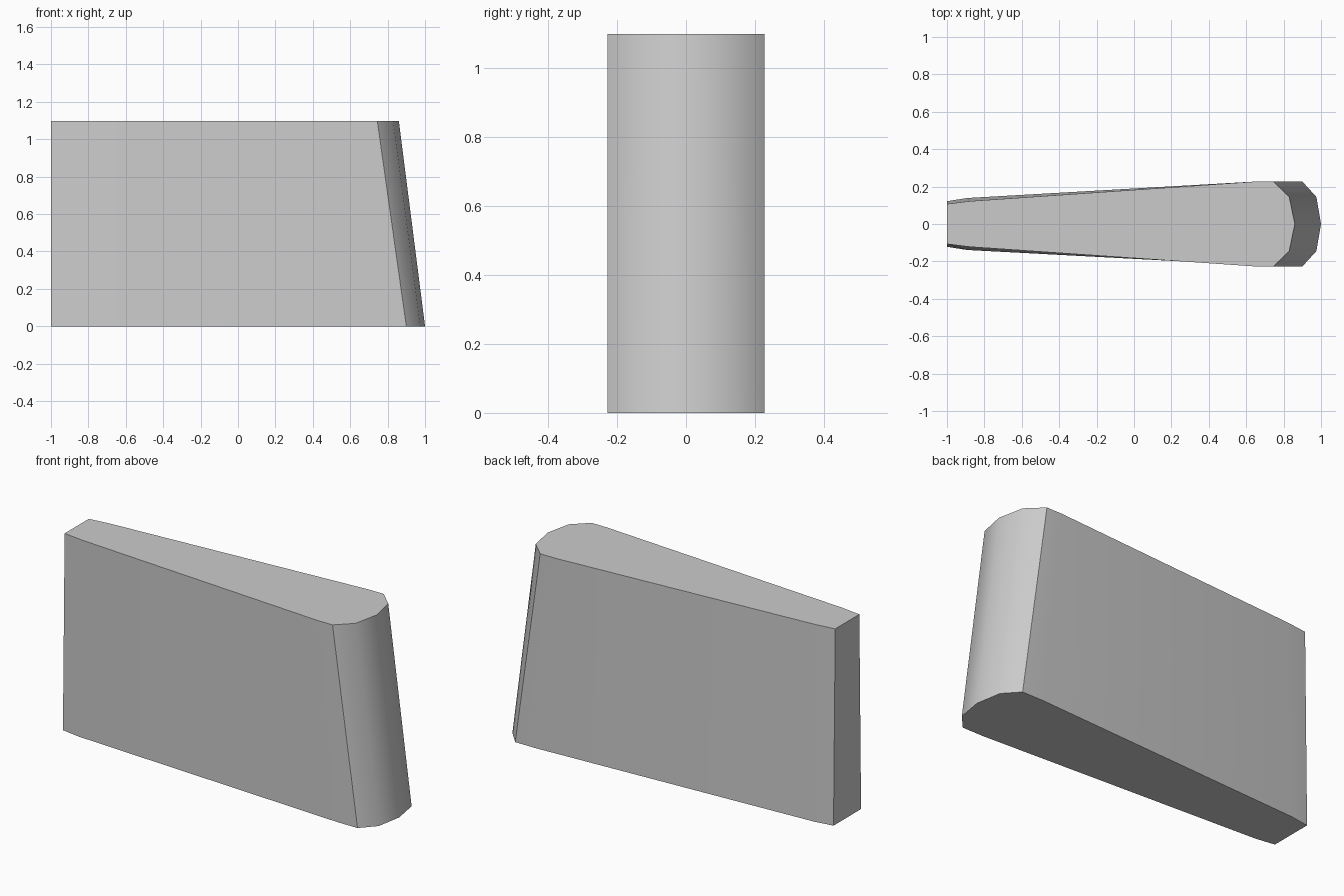
import bpy
import bmesh
import math

cube = bpy.data.objects.get("Cube")
if cube:
    bpy.data.objects.remove(cube, do_unlink=True)

# Material
grey = bpy.data.materials.new("plain_grey")
grey.use_nodes = True
colour = (0.6, 0.6, 0.6, 1)
grey.diffuse_color = colour
grey.node_tree.nodes["Principled BSDF"].inputs["Base Color"].default_value = colour

# Half outlines (x, y) of the two ends, from the flat back to the rounded nose
bottom = [(-1, 0.122), (-0.89, 0.139), (0.77, 0.227), (0.9, 0.227), (0.975, 0.145), (1, 0)]
top = [(-1, 0.107), (-0.88, 0.122), (0.65, 0.227), (0.745, 0.227), (0.83, 0.145), (0.86, 0)]
HEIGHT = 1.097


def ring(bm, half, z):
    """Mirror a half outline across y and add it as a closed ring."""
    outline = half + [(x, -y) for x, y in reversed(half[:-1])]
    return [bm.verts.new((x, y, z)) for x, y in outline]


# Tapered body: two rings bridged by walls and closed by caps
bm = bmesh.new()
low, high = ring(bm, bottom, 0), ring(bm, top, HEIGHT)
count = len(low)
for i in range(count):
    j = (i + 1) % count
    bm.faces.new((low[i], low[j], high[j], high[i]))
bm.faces.new(low)
bm.faces.new(high)
bmesh.ops.recalc_face_normals(bm, faces=bm.faces)

mesh = bpy.data.meshes.new("tapered_body")
bm.to_mesh(mesh)
bm.free()
mesh.materials.append(grey)
body = bpy.data.objects.new("tapered_body", mesh)
bpy.context.collection.objects.link(body)

# Soft nose and sides, crisp corners
bpy.ops.object.select_all(action="DESELECT")
body.select_set(True)
bpy.context.view_layer.objects.active = body
bpy.ops.object.shade_smooth_by_angle(angle=math.radians(40))
